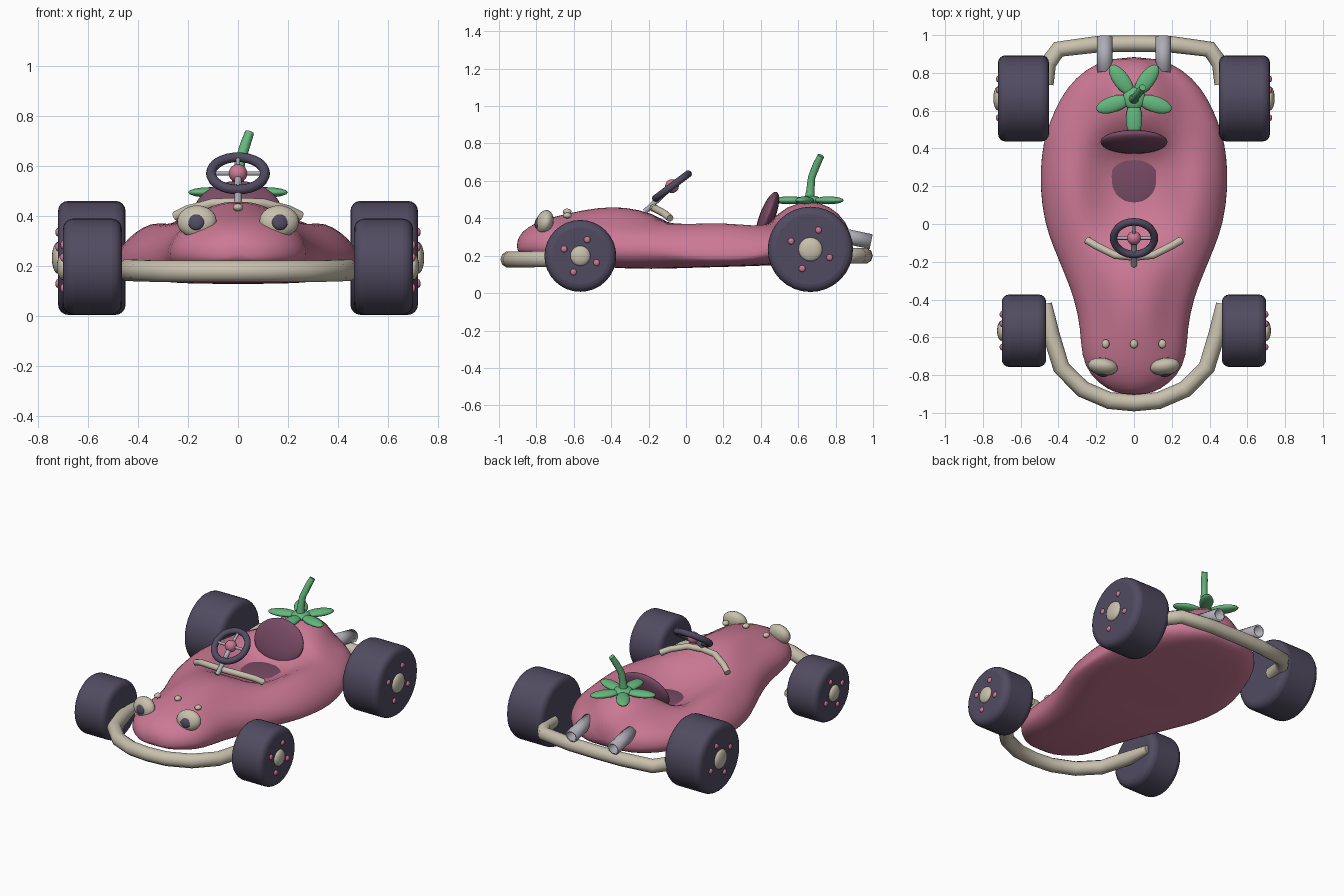
import bpy, bmesh, math
from mathutils import Vector

cube = bpy.data.objects.get("Cube")
if cube:
    bpy.data.objects.remove(cube)


def material(name, color):
    m = bpy.data.materials.new(name)
    m.use_nodes = True
    m.diffuse_color = (*color, 1)
    m.node_tree.nodes["Principled BSDF"].inputs["Base Color"].default_value = (*color, 1)
    return m


PINK = material("pink", (0.6, 0.19, 0.3))
TYRE = material("dark violet", (0.082, 0.07, 0.118))
CREAM = material("cream", (0.58, 0.53, 0.42))
GREEN = material("leaf green", (0.13, 0.48, 0.21))
SEAT = material("plum", (0.19, 0.07, 0.13))
METAL = material("grey metal", (0.42, 0.41, 0.46))


def finish(name, mat, angle=50):
    ob = bpy.context.object
    ob.name = name
    ob.data.materials.clear()
    ob.data.materials.append(mat)
    bpy.ops.object.shade_smooth_by_angle(angle=math.radians(angle))
    return ob


def activate(data, name):
    ob = bpy.data.objects.new(name, data)
    bpy.context.collection.objects.link(ob)
    bpy.ops.object.select_all(action='DESELECT')
    bpy.context.view_layer.objects.active = ob
    ob.select_set(True)
    return ob


def ball(name, mat, loc, size, rot=(0, 0, 0), seg=20):
    bpy.ops.mesh.primitive_uv_sphere_add(segments=seg, ring_count=seg // 2, radius=1,
                                         location=loc, rotation=rot)
    bpy.context.object.scale = size
    return finish(name, mat, 180)


def tube(name, mat, points, radius, tips=None, caps=True):
    cu = bpy.data.curves.new(name, 'CURVE')
    cu.dimensions = '3D'
    cu.bevel_depth = radius
    cu.bevel_resolution = 3
    cu.use_fill_caps = caps
    sp = cu.splines.new('POLY')
    sp.points.add(len(points) - 1)
    for i, p in enumerate(points):
        sp.points[i].co = (*p, 1)
        sp.points[i].radius = tips[i] if tips else 1
    activate(cu, name)
    bpy.ops.object.convert(target='MESH')
    return finish(name, mat)


def mirrored(half):
    """Extend a half path, ending on the centre line, to the other side."""
    return half + [(-x, y, z) for x, y, z in reversed(half[:-1])]


# Body: lofted sections (y, half width, bottom, centre height, shoulder height)
STATIONS = [
    (-.905, .05, .23, .275, .275), (-.88, .14, .21, .33, .32), (-.8, .235, .19, .38, .37),
    (-.7, .28, .17, .41, .4), (-.55, .285, .15, .445, .41), (-.4, .315, .135, .465, .41),
    (-.25, .375, .13, .45, .4), (-.12, .43, .13, .4, .4), (0, .475, .135, .31, .42),
    (.2, .503, .14, .27, .44), (.37, .492, .145, .28, .41), (.48, .47, .15, .43, .39),
    (.6, .425, .155, .49, .38), (.72, .36, .165, .49, .38), (.82, .26, .18, .43, .36),
    (.885, .12, .21, .33, .31)]
SIDES = 32


def section(y, half, low, centre, shoulder):
    mid = low + (min(centre, shoulder) - low) * .35
    ring = []
    for i in range(SIDES):
        t = 2 * math.pi * i / SIDES
        u = abs(math.cos(t))
        if math.sin(t) >= 0:
            k = min(1, max(0, (u - .2) / .5))
            k = k * k * (3 - 2 * k)
            top = centre + (shoulder - centre) * k
            z = mid + (top - mid) * math.sqrt(max(0, 1 - u ** 2.5))
        else:
            z = mid - (mid - low) * math.sqrt(max(0, 1 - u ** 5))
        ring.append((half * math.cos(t), y, z))
    return ring


bm = bmesh.new()
rings = [[bm.verts.new(p) for p in section(*s)] for s in STATIONS]
for a, b in zip(rings, rings[1:]):
    for i in range(SIDES):
        j = (i + 1) % SIDES
        bm.faces.new((a[i], a[j], b[j], b[i]))
bm.faces.new(rings[0])
bm.faces.new(rings[-1])
bmesh.ops.recalc_face_normals(bm, faces=bm.faces)
me = bpy.data.meshes.new("body")
bm.to_mesh(me)
bm.free()
activate(me, "body")
finish("body", PINK, 180).modifiers.new("smooth", 'SUBSURF').levels = 1

# Seat
ball("seat_back", SEAT, (0, .435, .41), (.178, .042, .14), (-.36, 0, 0), 28)
ball("seat_cushion", SEAT, (0, .25, .275), (.155, .17, .025), seg=28)


# Wheels with hub caps and four bolts
def wheel(name, side, y, z, radius, inner, outer):
    bpy.ops.mesh.primitive_cylinder_add(vertices=32, radius=radius, depth=outer - inner,
                                        location=(side * (inner + outer) / 2, y, z),
                                        rotation=(0, math.pi / 2, 0))
    tyre = finish(name, TYRE, 60)
    bevel = tyre.modifiers.new("round", 'BEVEL')
    bevel.width = .04
    bevel.segments = 4
    ball(name + "_hub", CREAM, (side * outer, y, z), (.025, radius * .28, radius * .28))
    for k in range(4):
        a = math.radians(67 + 90 * k)
        r = radius * .49
        ball(name + "_bolt", PINK, (side * outer, y + r * math.cos(a), z + r * math.sin(a)),
             (.012, .018, .018), seg=10)


for side, label in ((1, "left"), (-1, "right")):
    wheel("front_wheel_" + label, side, -.565, .199, .192, .465, .7)
    wheel("rear_wheel_" + label, side, .665, .234, .228, .45, .72)

    # Eyes and brow nubs
    ball("eye_" + label, CREAM, (side * .165, -.755, .38), (.08, .045, .065), (-.25, 0, side * .15))
    ball("pupil_" + label, TYRE, (side * .167, -.79, .378), (.034, .018, .034), (-.25, 0, side * .15))
    ball("nub_" + label, CREAM, (side * .15, -.635, .415), (.021, .024, .016), seg=12)

    # Exhaust pipes: hollow shells
    pipe = tube("exhaust_" + label, METAL,
                [(side * .155, .8, .315), (side * .155, .99, .275)], .042, caps=False)
    shell = pipe.modifiers.new("wall", 'SOLIDIFY')
    shell.thickness = .01
ball("nub_middle", CREAM, (0, -.635, .436), (.021, .024, .016), seg=12)

# Bumpers
tube("front_bumper", CREAM, mirrored([
    (.462, -.42, .185), (.44, -.58, .185), (.385, -.76, .182), (.27, -.875, .18),
    (.13, -.935, .18), (0, -.947, .18)]), .045, [.6] + [1] * 9 + [.6])
tube("rear_bumper", CREAM, mirrored([
    (.47, .74, .2), (.455, .85, .2), (.4, .925, .2), (.19, .952, .2), (0, .955, .2)]), .044)

# Dash bar
tube("dash_bar", CREAM, mirrored([
    (.25, -.085, .4), (.2, -.115, .425), (.1, -.165, .452), (0, -.175, .455)]), .02)

# Steering wheel, tilted about x
tilt = math.atan2(.6, .8)
hub = Vector((0, -.075, .572))
bpy.ops.mesh.primitive_torus_add(major_radius=.108, minor_radius=.02, major_segments=32,
                                 minor_segments=10, location=hub, rotation=(tilt, 0, 0))
finish("steering_wheel", TYRE, 180)
ball("steering_hub", PINK, hub, (.037, .037, .037))
for name, d in (("spoke_across", Vector((.1, 0, 0))), ("spoke_upright", Vector((0, .08, .06)))):
    tube(name, METAL, [hub - d, hub + d], .009)
tube("steering_column", METAL, [(0, -.22, .435), hub], .015)

# Leafy cap and stem
ball("leaf_centre", GREEN, (0, .665, .497), (.06, .06, .025))
for k in range(5):
    a = math.radians(-90 + 72 * k)
    ball("leaf", GREEN, (.115 * math.cos(a), .67 + .115 * math.sin(a), .496),
         (.095, .043, .021), (0, 0, a), 16)
tube("stem", GREEN, [(0, .66, .49), (0, .665, .55), (.008, .672, .62), (.03, .7, .69),
                     (.046, .722, .735)], .023, [1.3, 1, .9, .9, .8])
